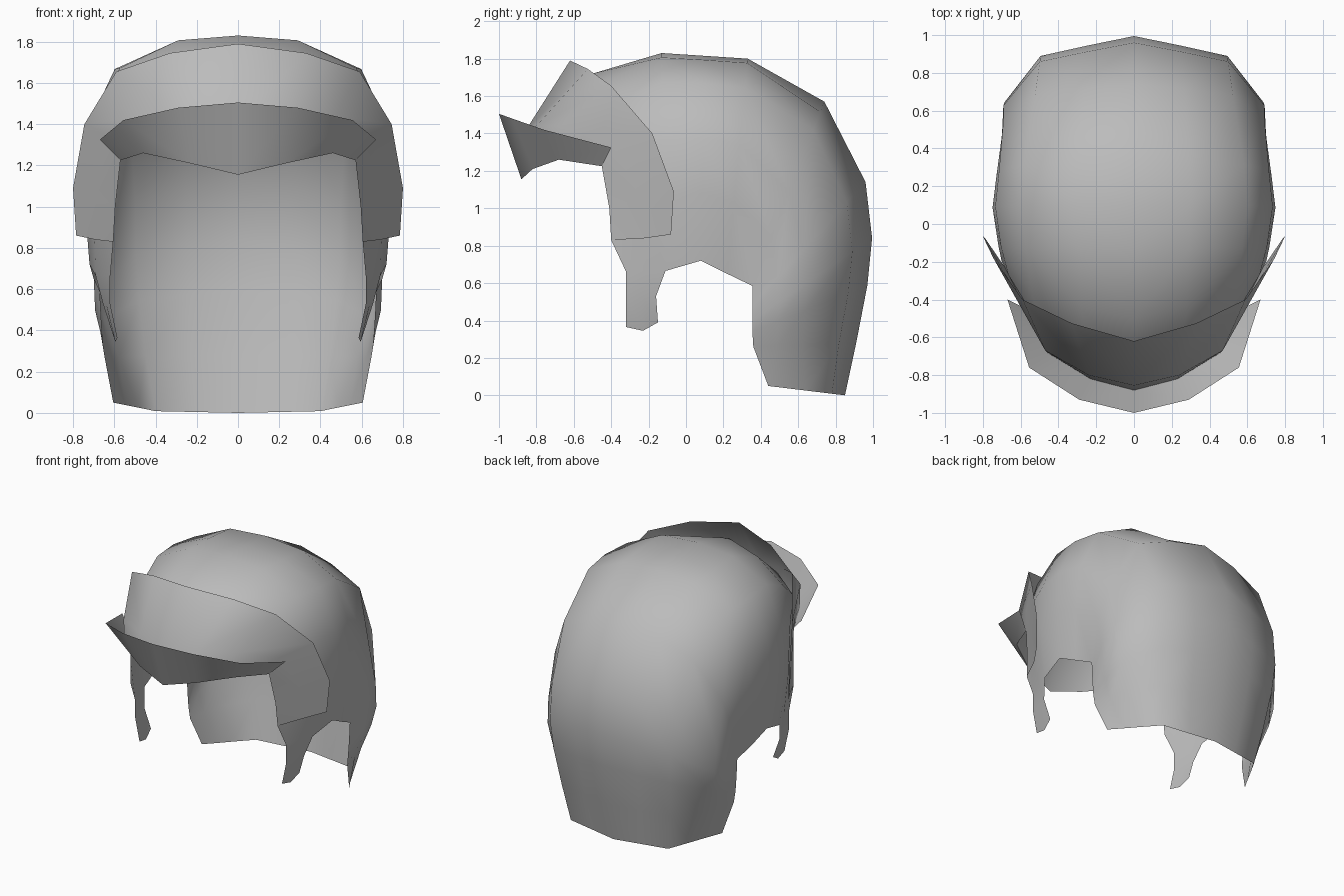
import bpy, bmesh
from mathutils import Vector

cube = bpy.data.objects.get("Cube")
if cube:
    bpy.data.objects.remove(cube, do_unlink=True)

grey = bpy.data.materials.new("plain_grey")
grey.use_nodes = True
colour = (0.5, 0.5, 0.5, 1)
grey.diffuse_color = colour
grey.node_tree.nodes["Principled BSDF"].inputs["Base Color"].default_value = colour


def add_grid(bm, rows):
    """Fill quads between successive rows of points."""
    verts = [[bm.verts.new(p) for p in row] for row in rows]
    for upper, lower in zip(verts, verts[1:]):
        for k in range(len(upper) - 1):
            bm.faces.new((upper[k], upper[k + 1], lower[k + 1], lower[k]))


def make_sheet(name, *grids):
    """Turn half-model grids into one smooth, mirrored sheet facing outwards."""
    bm = bmesh.new()
    for rows in grids:
        add_grid(bm, rows)
    bmesh.ops.remove_doubles(bm, verts=bm.verts, dist=0.002)
    bmesh.ops.recalc_face_normals(bm, faces=bm.faces)
    bm.normal_update()
    middle = Vector((0, 0, 1))
    facing = sum(f.normal.dot(f.calc_center_median() - middle) * f.calc_area() for f in bm.faces)
    if facing < 0:
        bmesh.ops.reverse_faces(bm, faces=bm.faces)
    mesh = bpy.data.meshes.new(name)
    bm.to_mesh(mesh)
    bm.free()
    mesh.materials.append(grey)
    for poly in mesh.polygons:
        poly.use_smooth = True
    obj = bpy.data.objects.new(name, mesh)
    bpy.context.collection.objects.link(obj)
    mirror = obj.modifiers.new("Mirror", "MIRROR")
    mirror.use_axis[0] = True
    mirror.use_clip = True
    return obj


# Rib profiles from centre line to side edge: (share of width, share of rise)
crown = [(0, 1), (.42, .98), (.83, .865), (1.02, .6), (1.04, .33), (1, 0)]
back = [(0, 1), (.38, .92), (.75, .835), (1.04, .45), (1.05, .22), (1, 0)]
neck = [(0, 1), (.33, .915), (.66, .83), (.8, .49), (.9, .24), (1, 0)]


def rib(centre, edge, start, end, blend):
    """One rib, its profile blended between two of the profiles above."""
    points = []
    for p, q in zip(start, end):
        width, rise = Vector(p).lerp(Vector(q), blend)
        points.append((edge[0] * width,
                       edge[1] + (centre[0] - edge[1]) * rise,
                       edge[2] + (centre[1] - edge[2]) * rise))
    return points


# Face opening from the brow down to the top of the cheek
face_edge = [(0, -.88, 1.155), (.23, -.82, 1.21), (.46, -.68, 1.26),
             (.57, -.45, 1.225), (.595, -.41, 1.0), (.605, -.4, .83)]

# Forehead arches tucked behind the brow band
forehead = [
    [(0, -.78, 1.45), (.24, -.73, 1.44), (.48, -.57, 1.4),
     (.595, -.38, 1.24), (.63, -.34, 1.0), (.62, -.32, .66)],
    [(0, -.5, 1.72), (.28, -.44, 1.68), (.54, -.37, 1.56),
     (.665, -.27, 1.32), (.7, -.2, 1.0), (.65, -.215, .663)],
]

# Shell ribs fan over the crown and down to the neck guard
shell_rows = [face_edge] + forehead + [
    rib((-.13, 1.83), (.69, -.11, .665), crown, back, 0),
    rib((.1, 1.815), (.72, .08, .72), crown, back, 0),
    rib((.33, 1.8), (.7, .22, .65), crown, back, 0),
    rib((.74, 1.57), (.67, .355, .585), crown, back, .6),
    rib((.96, 1.14), (.665, .355, .48), crown, back, 1),
    rib((.995, .84), (.66, .355, .4), crown, back, 1),
    rib((.97, .59), (.655, .355, .34), back, neck, .2),
    rib((.91, .28), (.645, .36, .26), back, neck, .6),
    rib((.85, 0), (.605, .44, .05), back, neck, 1),
]

# Cheek straps hang from the shell edge
strap_rows = [
    [(.62, -.32, .66), (.65, -.215, .663), (.69, -.11, .665)],
    [(.62, -.32, .53), (.64, -.24, .53), (.655, -.16, .53)],
    [(.585, -.32, .365), (.595, -.23, .345), (.61, -.15, .39)],
]
make_sheet("helmet_shell", shell_rows, strap_rows)

# Brow band: rises from the face opening, outer rim flares off the shell
band_middle = [(0, -.855, 1.42), (.24, -.8, 1.44), (.47, -.67, 1.44),
               (.62, -.39, 1.34), (.69, -.25, 1.06), (.69, -.22, .84)]
band_rim = [(0, -.62, 1.79), (.33, -.525, 1.745), (.59, -.4, 1.655),
            (.745, -.18, 1.4), (.8, -.065, 1.09), (.785, -.08, .86)]
make_sheet("brow_band", [face_edge, band_middle, band_rim])

# Visor peak juts forward from the brow
peak_rim = [(0, -1, 1.505), (.29, -.93, 1.48), (.555, -.76, 1.42), (.67, -.4, 1.325)]
make_sheet("visor_peak", [face_edge[:len(peak_rim)], peak_rim])
